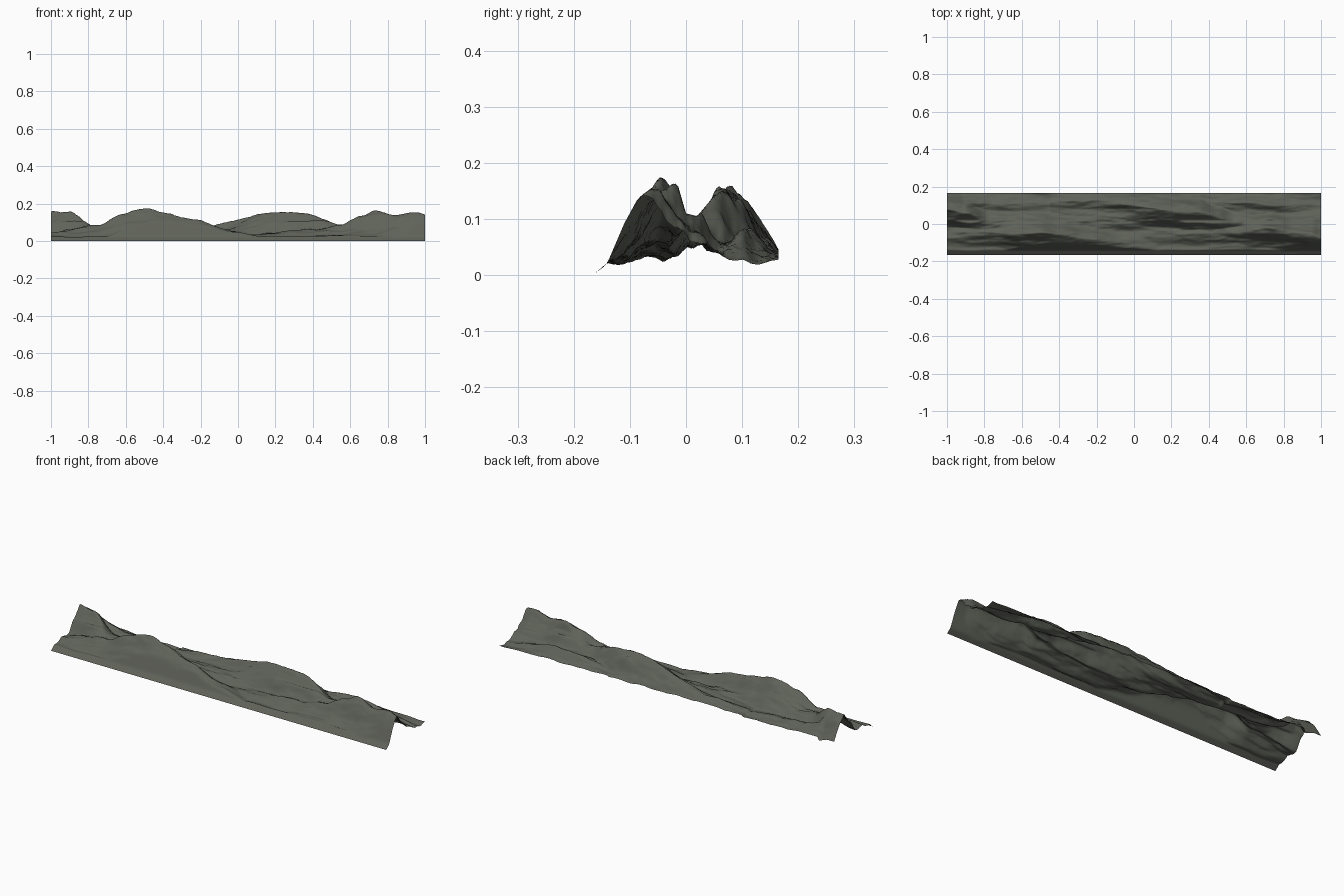
import bpy, bmesh
from mathutils import Vector, noise

if "Cube" in bpy.data.objects:
    bpy.data.objects.remove(bpy.data.objects["Cube"])

HALF_X, HALF_Y = 1.0, 0.165
NX, NY = 220, 72

# Ridge lines: (x, y of crest, height of crest)
RIDGES = [
    # left rear massif
    [(-1.0, .085, .155), (-.9, .06, .162), (-.78, .01, .088), (-.65, .0, .075), (-.45, .0, .06)],
    # left front massif
    [(-1.0, -.06, .045), (-.9, -.045, .06), (-.75, -.042, .085), (-.62, -.05, .15),
     (-.5, -.045, .178), (-.4, -.06, .15), (-.22, -.085, .115), (-.05, -.1, .055), (.15, -.13, .02)],
    # central rear massif
    [(-.45, .12, .05), (-.2, .125, .075), (-.1, .115, .088), (.1, .085, .14), (.28, .065, .165),
     (.35, .06, .155), (.45, .035, .12), (.53, .01, .085), (.7, .0, .075)],
    # right front massif
    [(0.0, -.06, .03), (.4, -.05, .06), (.55, -.04, .085), (.65, -.03, .135), (.73, -.025, .165),
     (.85, -.05, .135), (.95, -.06, .152), (1.0, -.075, .142)],
    # low rear foothills
    [(.35, .12, .05), (.55, .11, .078), (.7, .105, .08), (.85, .1, .05), (1.0, .1, .025)],
    [(-.9, .11, .1), (-.75, .11, .065), (-.6, .115, .055), (-.4, .1, .03)],
]
# Lowest and highest cross-section of the strip: (y, z)
VALLEY = [(-.165, 0), (-.14, .018), (-.1, .015), (-.06, .018), (-.04, .014), (0, .042), (.02, .048),
          (.05, .038), (.08, .02), (.13, .007), (.165, .018)]
SUMMIT = [(-.165, .001), (-.14, .022), (-.11, .092), (-.085, .138), (-.06, .156), (-.043, .184),
          (-.03, .172), (-.015, .162), (0, .11), (.02, .105), (.045, .135), (.06, .172),
          (.1, .16), (.12, .133), (.14, .092), (.165, .045)]


def smooth(t):
    t = max(0.0, min(1.0, t))
    return t * t * (3 - 2 * t)


def lookup(profile, y):
    for (y0, z0), (y1, z1) in zip(profile, profile[1:]):
        if y <= y1:
            return z0 + (z1 - z0) * (y - y0) / (y1 - y0)
    return profile[-1][1]


def crest_at(ridge, x):
    for (x0, y0, h0), (x1, y1, h1) in zip(ridge, ridge[1:]):
        if x0 <= x <= x1:
            t = (x - x0) / (x1 - x0)
            s = smooth(t) * .6 + t * .4
            return y0 + (y1 - y0) * s, h0 + (h1 - h0) * s
    return None


def rough(x, y, freq, octaves, seed):
    # noise stretched along the strip
    return noise.fractal(Vector((x * freq, y * freq * 5, seed)), 1.0, 2.0, octaves)


def height(x, y):
    yw = y + .010 * rough(x, y, 4, 4, 4.2)
    low, high = lookup(VALLEY, y), lookup(SUMMIT, y)
    base = low + .008 + .008 * rough(x, y, 3, 3, 9.1)
    z = base
    for ridge in RIDGES:
        c = crest_at(ridge, x)
        if c is None:
            continue
        cy, h = c
        w = .055 + .32 * h
        t = max(0.0, 1 - abs(yw - cy) / w)
        p = .5 * smooth(t) + .5 * t
        z = max(z, base + (h - base) * p)
    z += .010 * rough(x, y, 7, 5, 1.7) * min(1, z / .06)
    return max(low, min(high, z))


# Terrain strip
bm = bmesh.new()
rows = []
for j in range(NY + 1):
    y = -HALF_Y + 2 * HALF_Y * j / NY
    rows.append([bm.verts.new((x, y, height(x, y)))
                 for x in (-HALF_X + 2 * HALF_X * i / NX for i in range(NX + 1))])
for a, b in zip(rows, rows[1:]):
    for i in range(NX):
        bm.faces.new((a[i], a[i + 1], b[i + 1], b[i])).smooth = True
mesh = bpy.data.meshes.new("mountain_range")
bm.to_mesh(mesh)
bm.free()
terrain = bpy.data.objects.new("mountain_range", mesh)
bpy.context.collection.objects.link(terrain)

# Dark grey-green rock
rock = bpy.data.materials.new("rock")
rock.diffuse_color = (.115, .123, .1, 1)
rock.use_nodes = True
rock.node_tree.nodes["Principled BSDF"].inputs["Base Color"].default_value = rock.diffuse_color
mesh.materials.append(rock)
